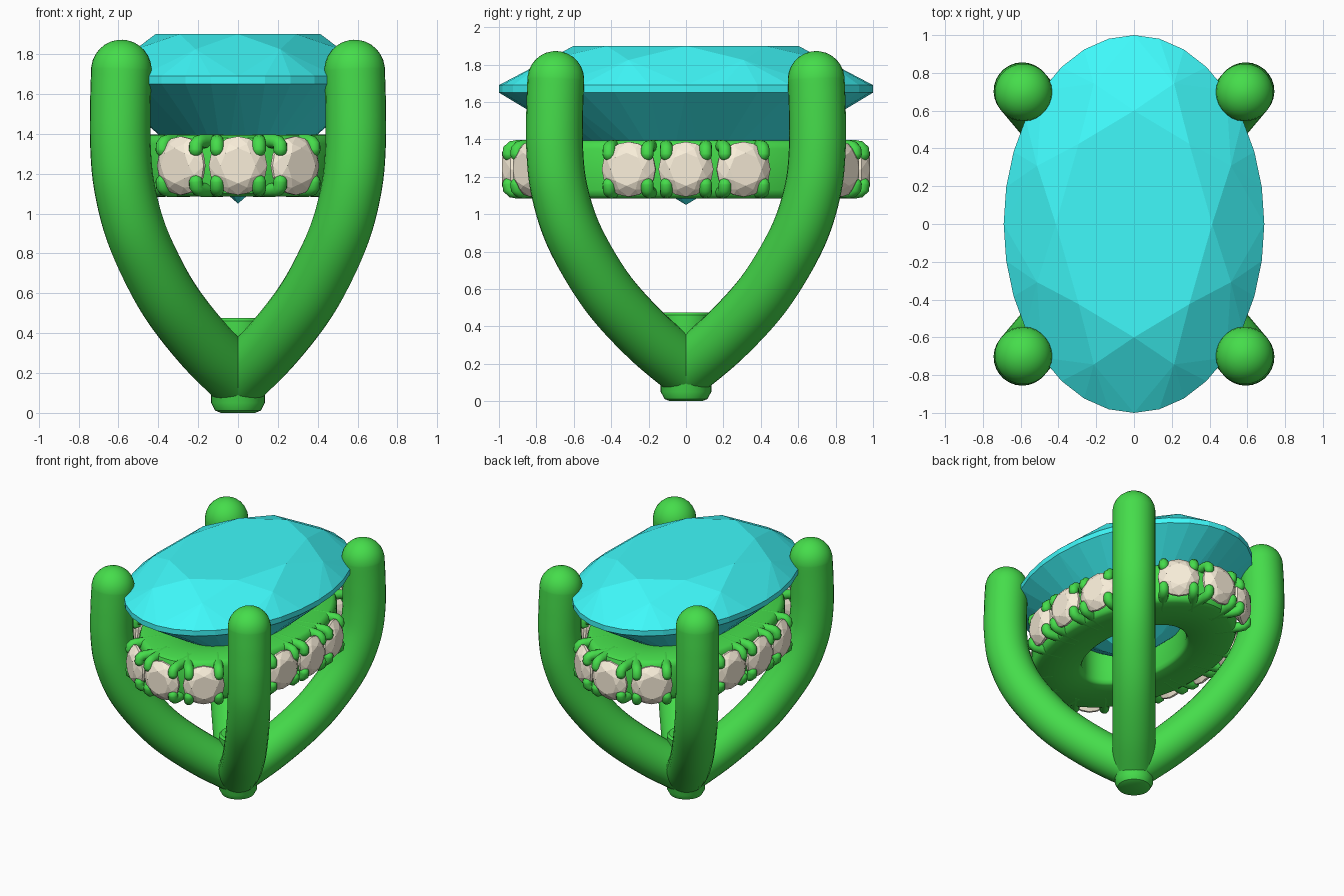
import bpy, bmesh
from math import sin, cos, pi, hypot, radians
from mathutils import Vector, Matrix

if "Cube" in bpy.data.objects:
    bpy.data.objects.remove(bpy.data.objects["Cube"])


def material(name, rgb):
    m = bpy.data.materials.new(name)
    m.diffuse_color = (*rgb, 1)
    m.use_nodes = True
    m.node_tree.nodes["Principled BSDF"].inputs["Base Color"].default_value = m.diffuse_color
    return m


GREEN = material("green_metal", (0.06, 0.72, 0.07))
CYAN = material("cyan_gem", (0.05, 0.95, 0.96))
CREAM = material("cream_gem", (0.95, 0.86, 0.70))


def finish(bm, name, mat, smooth=None):
    bmesh.ops.recalc_face_normals(bm, faces=bm.faces)
    me = bpy.data.meshes.new(name)
    bm.to_mesh(me)
    bm.free()
    me.materials.append(mat)
    ob = bpy.data.objects.new(name, me)
    bpy.context.collection.objects.link(ob)
    if smooth:
        bpy.ops.object.select_all(action='DESELECT')
        ob.select_set(True)
        bpy.context.view_layer.objects.active = ob
        bpy.ops.object.shade_smooth_by_angle(angle=radians(smooth))
    return ob


def brilliant(bm, mat, sx, sy, table, top, bottom, culet, k):
    """Brilliant cut: 8 main facets, k girdle points per main facet."""
    def ring(n, r, z, shift=0.0):
        return [bm.verts.new(mat @ Vector((sx * r * cos((i + shift) * 2 * pi / n),
                                           sy * r * sin((i + shift) * 2 * pi / n), z)))
                for i in range(n)]
    n, h = 8 * k, k // 2
    tab = ring(8, 0.6, table)
    star = ring(8, 0.805, table + (top - table) * 0.36, 0.5)
    up, low = ring(n, 1, top), ring(n, 1, bottom)
    pav = ring(8, 0.25, culet + (bottom - culet) * 0.23, 0.5)
    tip = bm.verts.new(mat @ Vector((0, 0, culet)))
    bm.faces.new(tab)
    for i in range(8):
        j, g = (i + 1) % 8, i * k
        bm.faces.new((tab[i], tab[j], star[i]))
        bm.faces.new((tab[i], star[i], up[g], star[i - 1]))
        bm.faces.new((tip, pav[i], low[g], pav[i - 1]))
        for s in (g, g + h):
            for q in range(s, s + h):
                bm.faces.new((star[i], up[q], up[(q + 1) % n]))
                bm.faces.new((pav[i], low[q], low[(q + 1) % n]))
    for q in range(n):
        bm.faces.new((up[q - 1], up[q], low[q], low[q - 1]))


def loft(bm, rings, closed=False):
    for a, b in zip(rings, rings[1:] + rings[:1] if closed else rings[1:]):
        for i in range(len(a)):
            bm.faces.new((a[i - 1], a[i], b[i], b[i - 1]))


def tube(bm, pts, r, side, sides, cap):
    """Round-ended tube along a planar path; side is the plane normal."""
    tang = [(pts[min(i + 1, len(pts) - 1)] - pts[max(i - 1, 0)]).normalized()
            for i in range(len(pts))]
    steps = [(i + 0.3) * pi / 2 / cap for i in range(cap)]
    secs = [(pts[0] - tang[0] * r * sin(a), tang[0], r * cos(a)) for a in reversed(steps)]
    secs += [(p, t, r) for p, t in zip(pts, tang)]
    secs += [(pts[-1] + tang[-1] * r * sin(a), tang[-1], r * cos(a)) for a in steps]
    rings = []
    for p, t, rad in secs:
        u = t.cross(side).normalized()
        rings.append([bm.verts.new(p + rad * (u * cos(a) + side * sin(a)))
                      for a in (2 * pi * i / sides for i in range(sides))])
    loft(bm, rings)
    for ringv, p, t in ((rings[0], pts[0], -tang[0]), (rings[-1], pts[-1], tang[-1])):
        c = bm.verts.new(p + t * r)
        for i in range(sides):
            bm.faces.new((ringv[i - 1], ringv[i], c))


def spline(p, n=6):
    """Catmull-Rom smoothing of a few path points."""
    p = [2 * p[0] - p[1]] + p + [2 * p[-1] - p[-2]]
    out = []
    for a, b, c, d in zip(p, p[1:], p[2:], p[3:]):
        for i in range(n):
            t = i / n
            out.append(0.5 * (2 * b + (c - a) * t + (2 * a - 5 * b + 4 * c - d) * t * t
                              + (3 * b - a - 3 * c + d) * t ** 3))
    return out + [p[-2]]


# Large oval centre stone
bm = bmesh.new()
brilliant(bm, Matrix.Identity(4), 0.69, 1.0, 1.9, 1.69, 1.65, 1.05, 4)
finish(bm, "centre_stone", CYAN)

# Four curved prongs meeting at the base
path = [(0, .17), (.16, .33), (.32, .53), (.43, .72), (.52, .93),
        (.573, 1.15), (.59, 1.35), (.59, 1.55), (.585, 1.72)]
for sx, nx in ((-1, "left"), (1, "right")):
    for sy, ny in ((-1, "front"), (1, "back")):
        pts = spline([Vector((sx * x, sy * 1.19 * x, z)) for x, z in path])
        bm = bmesh.new()
        tube(bm, pts, 0.152, Vector((-sy * 1.19, sx, 0)).normalized(), 28, 7)
        finish(bm, f"{ny}_{nx}_prong", GREEN, 40)

# Small hub filling the joint of the prongs
bm = bmesh.new()
rings = [[bm.verts.new((r * cos(2 * pi * i / 32), r * sin(2 * pi * i / 32), z)) for i in range(32)]
         for r, z in ((.085, 0), (.115, .012), (.135, .05), (.135, .46), (.12, .475))]
loft(bm, rings)
bm.faces.new(rings[0])
bm.faces.new(rings[-1])
finish(bm, "base_hub", GREEN, 40)

# Oval gallery band under the stone
profile = [(0, 1.12), (.03, 1.095), (.07, 1.085), (.9, 1.085), (.97, 1.10), (1, 1.13),
           (1, 1.35), (.97, 1.38), (.9, 1.395), (.07, 1.395), (.03, 1.385), (0, 1.36)]
bm = bmesh.new()
rings = []
for i in range(96):
    a = 2 * pi * i / 96
    inner, outer = Vector((.27 * cos(a), .47 * sin(a))), Vector((.58 * cos(a), .885 * sin(a)))
    rings.append([bm.verts.new((*inner.lerp(outer, t), z)) for t, z in profile])
loft(bm, rings, closed=True)
finish(bm, "gallery_band", GREEN, 40)

# Sixteen equal places round the band; those behind the prongs stay empty
A, B, Z = 0.625, 0.93, 1.24
angles = [2 * pi * i / 4000 for i in range(4000)]
lengths, total = [], 0
for a in angles:
    lengths.append(total)
    total += hypot(A * sin(a), B * cos(a)) * 2 * pi / 4000
stones, claws = bmesh.new(), bmesh.new()
up = Vector((0, 0, 1))
for i in range(16):
    if i % 4 == 2:
        continue
    a = next(a for a, s in zip(angles, lengths) if s >= total * i / 16 - 1e-6)
    pos = Vector((A * cos(a), B * sin(a), Z))
    out = Vector((cos(a) / A, sin(a) / B, 0)).normalized()
    tan = up.cross(out)
    frame = Matrix.Translation(pos) @ Matrix((tan, up, out)).transposed().to_4x4()
    brilliant(stones, frame, .147, .147, .055, .008, -.008, -.11, 2)
    # Four bent claws holding each small stone
    for s in (-1, 1):
        for v in (-1, 1):
            base = pos + tan * s * .105
            pts = [base + out * o + up * v * z
                   for o, z in ((-.2, .122), (-.03, .122), (.0, .117), (.015, .105), (.017, .08))]
            tube(claws, pts, .035, tan, 12, 3)
finish(stones, "band_stones", CREAM)
finish(claws, "band_claws", GREEN, 50)
